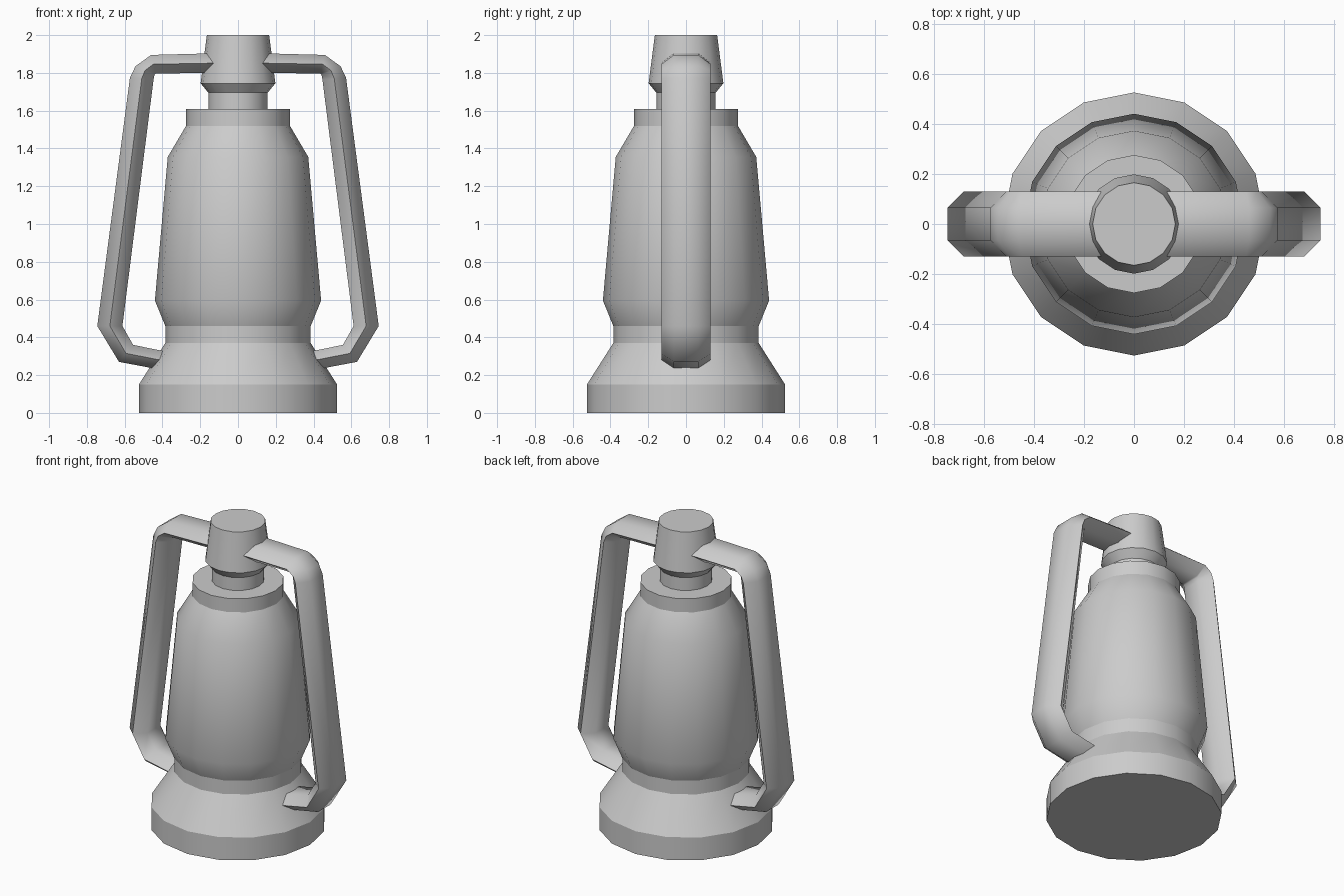
import bpy, bmesh, math
from mathutils import Vector

if "Cube" in bpy.data.objects:
    bpy.data.objects.remove(bpy.data.objects["Cube"])

SIDES = 16


def finish(name, bm, angle):
    bmesh.ops.recalc_face_normals(bm, faces=bm.faces)
    mesh = bpy.data.meshes.new(name)
    bm.to_mesh(mesh)
    bm.free()
    ob = bpy.data.objects.new(name, mesh)
    bpy.context.collection.objects.link(ob)
    bpy.ops.object.select_all(action='DESELECT')
    bpy.context.view_layer.objects.active = ob
    ob.select_set(True)
    bpy.ops.object.shade_smooth_by_angle(angle=math.radians(angle))
    return ob


def loft(bm, rings, cap_start, cap_end):
    rings = [[bm.verts.new(p) for p in ring] for ring in rings]
    n = len(rings[0])
    for a, b in zip(rings, rings[1:]):
        for i in range(n):
            j = (i + 1) % n
            bm.faces.new((a[i], a[j], b[j], b[i]))
    if cap_start:
        bm.faces.new(rings[0][::-1])
    if cap_end:
        bm.faces.new(rings[-1])


def lathe(name, profile, cap_start=False, cap_end=False):
    bm = bmesh.new()
    rings = [[(r * math.cos(2 * math.pi * i / SIDES), r * math.sin(2 * math.pi * i / SIDES), z)
              for i in range(SIDES)] for r, z in profile]
    loft(bm, rings, cap_start, cap_end)
    return finish(name, bm, 30)


# Turned body parts, stacked (radius, height)
lathe("base", [(0.525, 0), (0.525, 0.15), (0.385, 0.37), (0.385, 0.46)], cap_start=True)
lathe("globe", [(0.385, 0.46), (0.44, 0.595), (0.372, 1.355), (0.275, 1.52)])
lathe("collar", [(0.275, 1.52), (0.275, 1.61), (0.157, 1.61), (0.157, 1.695)])
lathe("chimney_cap", [(0.157, 1.695), (0.198, 1.745), (0.165, 2.0)], cap_end=True)

# Side tubes: flattened hexagon between an outer and an inner rail (x, z)
rails = [((0.08, 1.905), (0.08, 1.80)),
         ((0.46, 1.895), (0.435, 1.797)),
         ((0.543, 1.835), (0.442, 1.79)),
         ((0.572, 1.775), (0.447, 1.765)),
         ((0.745, 0.46), (0.612, 0.46)),
         ((0.63, 0.27), (0.555, 0.36)),
         ((0.32, 0.212), (0.32, 0.312))]
HALF = 0.13
bm = bmesh.new()
for s in (1, -1):
    rings = []
    for (ox, oz), (ix, iz) in rails:
        o, i = Vector((s * ox, 0, oz)), Vector((s * ix, 0, iz))
        m = (o + i) / 2
        rings.append([p + Vector((0, y * HALF, 0)) for p, y in
                      ((o, -0.5), (o, 0.5), (m, 1), (i, 0.5), (i, -0.5), (m, -1))])
    loft(bm, rings, True, True)
finish("side_tubes", bm, 55)
